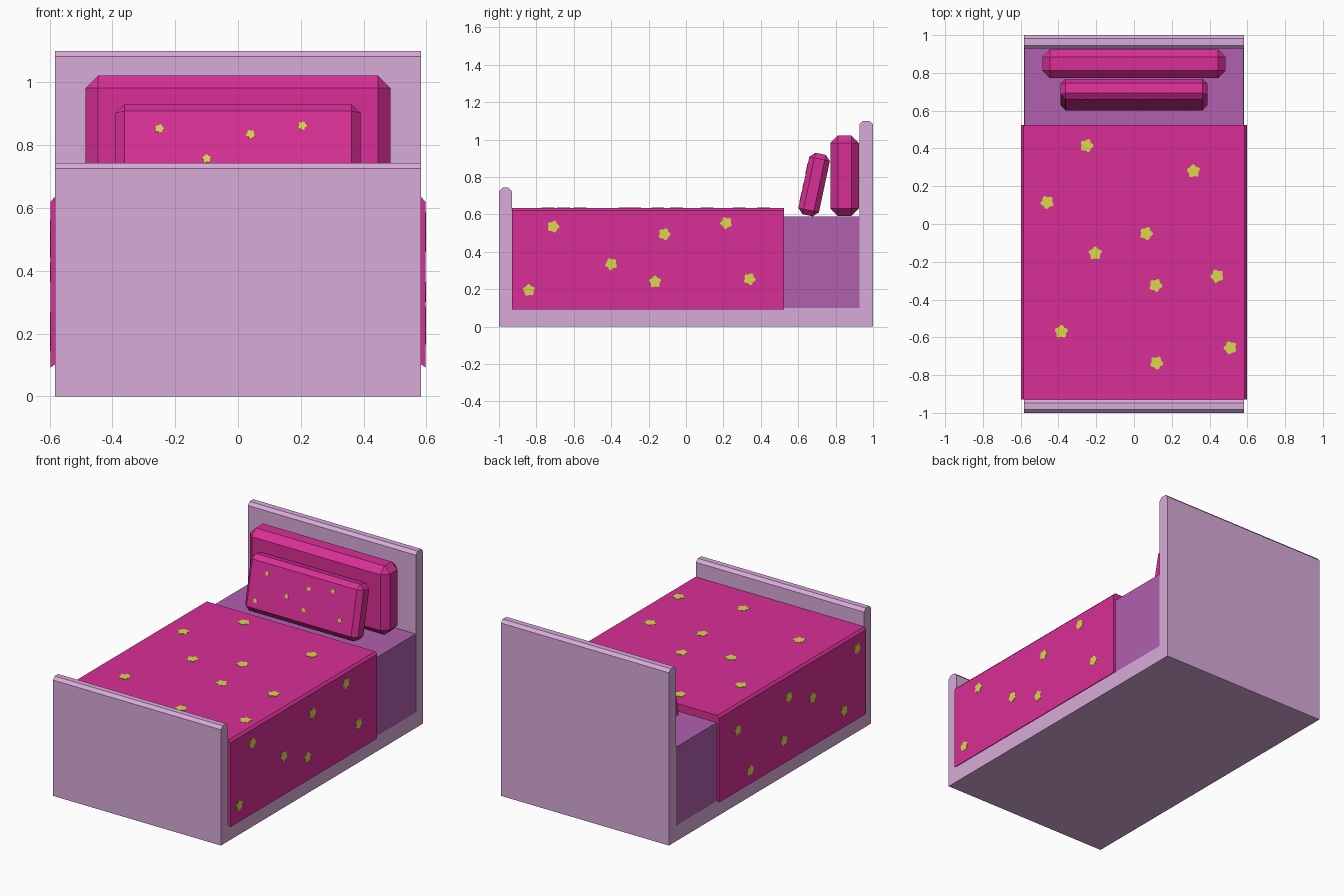
import bpy, bmesh, math
from mathutils import Matrix, Vector

if "Cube" in bpy.data.objects:
    bpy.data.objects.remove(bpy.data.objects["Cube"])


def material(name, rgb):
    lin = [((c / 255 + 0.055) / 1.055) ** 2.4 for c in rgb]
    m = bpy.data.materials.new(name)
    m.diffuse_color = (*lin, 1)
    m.use_nodes = True
    m.node_tree.nodes["Principled BSDF"].inputs["Base Color"].default_value = m.diffuse_color
    return m


LILAC = material("lilac_frame", (217, 171, 217))
PURPLE = material("purple_mattress", (176, 96, 174))
PINK = material("pink_fabric", (217, 47, 150))
YELLOW = material("yellow_flower", (218, 216, 74))


def finish(bm, name, mat):
    bmesh.ops.recalc_face_normals(bm, faces=bm.faces)
    me = bpy.data.meshes.new(name)
    bm.to_mesh(me)
    bm.free()
    me.materials.append(mat)
    ob = bpy.data.objects.new(name, me)
    bpy.context.collection.objects.link(ob)
    return ob


def prism(name, pts, place, lo, hi, mat):
    """Extrude a 2D profile from lo to hi; place(a, b, t) gives the 3D point."""
    bm = bmesh.new()
    face = bm.faces.new([bm.verts.new(place(a, b, lo)) for a, b in pts])
    ext = bmesh.ops.extrude_face_region(bm, geom=[face])
    move = Vector(place(0, 0, hi)) - Vector(place(0, 0, lo))
    bmesh.ops.translate(bm, vec=move, verts=[v for v in ext["geom"] if isinstance(v, bmesh.types.BMVert)])
    return finish(bm, name, mat)


def block(name, size, matrix, bevel, mat):
    bm = bmesh.new()
    bmesh.ops.create_cube(bm, size=1)
    bmesh.ops.scale(bm, vec=size, verts=bm.verts)
    if bevel:
        bmesh.ops.bevel(bm, geom=bm.edges[:], offset=bevel, segments=1, affect='EDGES')
    bmesh.ops.transform(bm, matrix=matrix, verts=bm.verts)
    return finish(bm, name, mat)


def flowers(name, spots, radius, matrix):
    """Thin five-petalled plates lying in local XY, facing local +Z."""
    bm = bmesh.new()
    for i, (u, v) in enumerate(spots):
        ring = []
        for k in range(20):
            a = math.tau * k / 20
            r = radius * (0.86 + 0.14 * math.cos(5 * a))
            a += i * 0.4
            ring.append(bm.verts.new((u + r * math.cos(a), v + r * math.sin(a), -0.001)))
        ext = bmesh.ops.extrude_face_region(bm, geom=[bm.faces.new(ring)])
        bmesh.ops.translate(bm, vec=(0, 0, 0.003),
                            verts=[e for e in ext["geom"] if isinstance(e, bmesh.types.BMVert)])
    bmesh.ops.transform(bm, matrix=matrix, verts=bm.verts)
    return finish(bm, name, YELLOW)


# Bed frame: footboard, base and headboard in one side profile
c = 0.018
prism("bed_frame",
      [(-1, 0), (1, 0), (1, 1.1 - c), (1 - c, 1.1), (0.928 + c, 1.1), (0.928, 1.1 - c),
       (0.928, 0.1), (-0.93, 0.1), (-0.93, 0.743 - c), (-0.93 - c, 0.743), (-1 + c, 0.743), (-1, 0.743 - c)],
      lambda a, b, t: (t, a, b), -0.582, 0.582, LILAC)

# Mattress
block("mattress", (1.162, 1.858, 0.49), Matrix.Translation((0, -0.001, 0.343)), 0, PURPLE)

# Blanket draped over the mattress
half = [(0.579, 0.105), (0.597, 0.092), (0.597, 0.62), (0.584, 0.634)]
inner = [(-0.579, 0.58), (0.579, 0.58)]
prism("blanket", inner + half + [(-x, z) for x, z in reversed(half)],
      lambda a, b, t: (a, t, b), -0.929, 0.525, PINK)

# Pillows: upright back one, leaning front one
block("back_pillow", (0.97, 0.152, 0.43), Matrix.Translation((0, 0.848, 0.807)), 0.04, PINK)
lean = Matrix.Translation((0, 0.685, 0.76)) @ Matrix.Rotation(math.radians(-12), 4, 'X')
block("front_pillow", (0.78, 0.112, 0.336), lean, 0.028, PINK)

# Flowers on the blanket top
flowers("blanket_top_flowers",
        [(-0.25, 0.415), (0.315, 0.28), (-0.46, 0.115), (0.065, -0.05), (-0.205, -0.155),
         (0.44, -0.275), (0.115, -0.325), (-0.385, -0.57), (0.51, -0.655), (0.12, -0.735)],
        0.037, Matrix.Translation((0, 0, 0.634)))

# Flowers on both blanket sides; the left is the right turned half round the length
side = [(-0.71, 0.535), (-0.84, 0.195), (-0.4, 0.335), (-0.115, 0.495),
        (-0.165, 0.24), (0.215, 0.555), (0.34, 0.255)]
to_right = Matrix(((0, 0, 1, 0.597), (1, 0, 0, 0), (0, 1, 0, 0), (0, 0, 0, 1)))
turn = Matrix.Translation((0, 0, 0.73)) @ Matrix.Rotation(math.pi, 4, 'Y')
flowers("right_side_flowers", side, 0.034, to_right)
flowers("left_side_flowers", side, 0.034, turn @ to_right)

# Small flowers on the front pillow
small = [(-0.25, 0.853), (-0.1, 0.757), (0.04, 0.835), (0.205, 0.862),
         (-0.308, 0.68), (0.024, 0.709), (0.274, 0.71)]
flowers("pillow_flowers", [(x, (z - 0.772) / 0.978) for x, z in small], 0.015,
        lean @ Matrix.Translation((0, -0.056, 0)) @ Matrix.Rotation(math.pi / 2, 4, 'X'))
